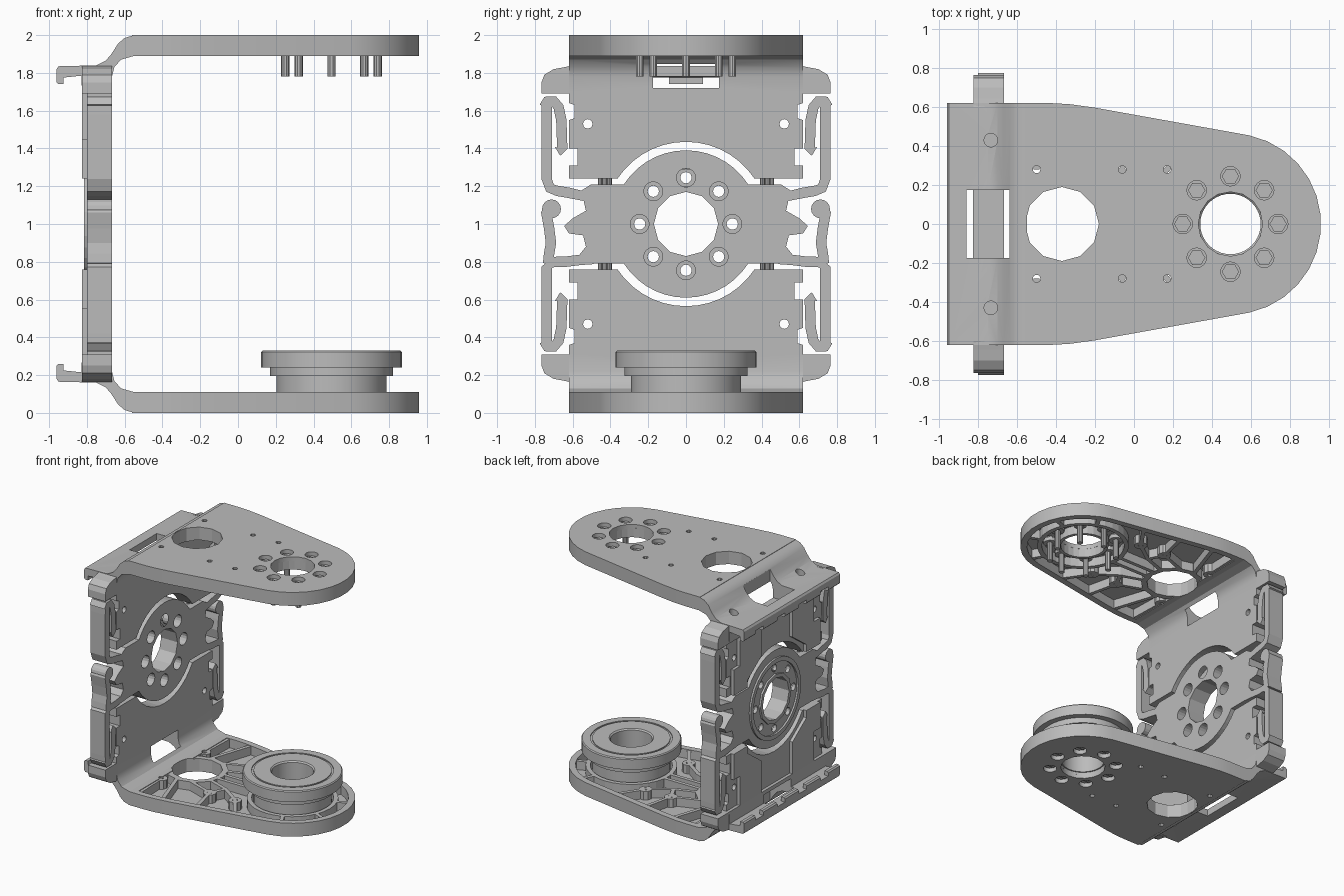
import bpy, bmesh
from math import sin, cos, pi, asin, acos
from mathutils import Matrix, Vector

old = bpy.data.objects.get("Cube")
if old:
    bpy.data.objects.remove(old, do_unlink=True)

grey = bpy.data.materials.new("satin_grey")
grey.use_nodes = True
GREY = (0.5, 0.5, 0.5, 1)
grey.diffuse_color = GREY
grey.node_tree.nodes["Principled BSDF"].inputs["Base Color"].default_value = GREY


def finish(name, bm):
    bmesh.ops.recalc_face_normals(bm, faces=bm.faces)
    mesh = bpy.data.meshes.new(name)
    bm.to_mesh(mesh)
    bm.free()
    mesh.materials.append(grey)
    obj = bpy.data.objects.new(name, mesh)
    bpy.context.collection.objects.link(obj)
    return obj


def prism(name, pts, axis, lo, hi):
    """Extrude a closed 2D profile along x, y or z."""
    place = {"x": lambda a, b, h: (h, a, b), "y": lambda a, b, h: (a, h, b),
             "z": lambda a, b, h: (a, b, h)}[axis]
    bm = bmesh.new()
    base = bm.faces.new([bm.verts.new(place(a, b, lo)) for a, b in pts])
    res = bmesh.ops.extrude_face_region(bm, geom=[base])
    shift = Vector(place(0, 0, hi - lo))
    bmesh.ops.translate(bm, vec=shift, verts=[v for v in res["geom"] if isinstance(v, bmesh.types.BMVert)])
    return finish(name, bm)


def circle(a, b, r, n=16, start=0.0):
    return [(a + r * cos(start + 2 * pi * i / n), b + r * sin(start + 2 * pi * i / n)) for i in range(n)]


def rod(name, a, b, r, axis, lo, hi, n=16):
    return prism(name, circle(a, b, r, n), axis, lo, hi)


def box(name, x, y, z):
    return prism(name, [(x[0], y[0]), (x[1], y[0]), (x[1], y[1]), (x[0], y[1])], "z", *z)


def lathe(name, profile, a, b, axis="z", n=32):
    """Revolve a closed (radius, height) profile."""
    bm = bmesh.new()
    rows = []
    for r, h in profile:
        ring = circle(a, b, r, n)
        rows.append([bm.verts.new((h, p, q) if axis == "x" else (p, q, h)) for p, q in ring])
    for i in range(len(rows)):
        s, t = rows[i - 1], rows[i]
        for j in range(n):
            bm.faces.new((s[j - 1], s[j], t[j], t[j - 1]))
    return finish(name, bm)


def tube(name, a, b, r0, r1, lo, hi, axis="z", n=24):
    return lathe(name, [(r0, lo), (r1, lo), (r1, hi), (r0, hi)], a, b, axis, n)


def ribbon(name, path, width, axis, lo, hi):
    """Strip of constant width along a 2D path."""
    pts = [Vector(p) for p in path]
    left, right = [], []
    for i, p in enumerate(pts):
        d = (pts[min(i + 1, len(pts) - 1)] - pts[max(i - 1, 0)]).normalized()
        n = Vector((-d.y, d.x)) * width / 2
        left.append(p + n)
        right.append(p - n)
    return prism(name, [tuple(p) for p in left + right[::-1]], axis, lo, hi)


def cut(obj, cutters):
    for c in cutters:
        mod = obj.modifiers.new("cut", "BOOLEAN")
        mod.operation, mod.solver, mod.object = "DIFFERENCE", "EXACT", c
        mesh = bpy.data.meshes.new_from_object(obj.evaluated_get(bpy.context.evaluated_depsgraph_get()))
        obj.modifiers.clear()
        obj.data = mesh
        bpy.data.objects.remove(c, do_unlink=True)


def mirrored(obj, name, axis):
    """Copy across the y = 0 or z = 1 plane."""
    mesh = obj.data.copy()
    if axis == "y":
        mesh.transform(Matrix.Diagonal((1, -1, 1, 1)))
    else:
        mesh.transform(Matrix.Translation((0, 0, 2)) @ Matrix.Diagonal((1, 1, -1, 1)))
    mesh.flip_normals()
    new = bpy.data.objects.new(name, mesh)
    bpy.context.collection.objects.link(new)
    return new


def both_sides(half):
    return half + [(-a, b) for a, b in half[::-1] if abs(a) > 1e-6]


def arc_half(r, z_end, n=7):
    """Arc about the hub from the top down to height z_end, on the +y side."""
    end = acos((z_end - 1) / r)
    return [(r * sin(end * i / n), 1 + r * cos(end * i / n)) for i in range(n + 1)]


HUB, BORE = 0.495, -0.37
ring8 = [(HUB + 0.245 * cos(i * pi / 4), 0.245 * sin(i * pi / 4)) for i in range(8)]
upper = []


def outline(x0, d):
    r = 0.465 - d
    tip = [(HUB + r * cos(t * pi / 180), r * sin(t * pi / 180)) for t in range(-78, 79, 12)]
    side = [(-0.2, 0.597 - d), (-0.33, 0.615 - d), (-0.42, 0.62 - d), (x0, 0.62 - d)]
    return tip + side + [(x, -y) for x, y in side[::-1]]


# Arm plate: thin skin with a rim, pocketed on the inner face
plate = prism("upper_arm", outline(-0.56, 0), "z", 1.89, 2)
cut(plate, [prism("pocket", outline(-0.5, 0.05), "z", 1.85, 1.965),
            rod("bore", BORE, 0, 0.19, "z", 1.8, 2.1, 12), rod("hub", HUB, 0, 0.165, "z", 1.8, 2.1, 16)]
    + [rod("screw", x, y, 0.05, "z", 1.8, 2.1) for x, y in ring8]
    + [rod("small", x, s * 0.28, 0.02, "z", 1.8, 2.1, 10) for x in (-0.5, -0.06, 0.17) for s in (1, -1)])
upper.append(plate)

# Rings, bosses and ribs inside the pocket
upper += [tube("upper_bore_ring", BORE, 0, 0.19, 0.235, 1.895, 1.97, n=12),
          tube("upper_hub_collar", HUB, 0, 0.165, 0.19, 1.895, 1.97),
          tube("upper_hub_ring", HUB, 0, 0.305, 0.34, 1.895, 1.97, n=32)]
for s in (1, -1):
    for x in (-0.5, -0.06, 0.17):
        upper.append(tube("upper_boss", x, s * 0.28, 0.02, 0.05, 1.895, 1.97, n=10))
    for path in ([(-0.5, 0.28), (-0.49, 0.57)], [(-0.28, 0.2), (-0.06, 0.28), (0.0, 0.54)],
                 [(-0.17, 0.1), (0.0, 0.16), (0.17, 0.28), (0.3, 0.47)],
                 [(-0.15, 0.04), (0.16, 0.04)], [(0.0, 0.16), (-0.06, 0.28)], [(-0.4, 0.22), (-0.28, 0.58)],
                 [(0.62, 0.31), (0.67, 0.4)], [(0.8, 0.13), (0.9, 0.17)]):
        upper.append(ribbon("upper_rib", [(x, s * y) for x, y in path], 0.03, "z", 1.895, 1.97))

# Recessed screws with long shanks
for x, y in ring8:
    upper += [rod("upper_screw_head", x, y, 0.05, "z", 1.93, 1.96),
              rod("upper_screw_hex", x, y, 0.044, "z", 1.95, 1.972, 6),
              rod("upper_screw_shank", x, y, 0.022, "z", 1.78, 1.95, 10),
              box("upper_screw_slot", (x - 0.036, x + 0.036), (y - 0.007, y + 0.007), (1.97, 1.978))]

# Bent corner with a hooked flange behind it
bend = [(-0.55, 2), (-0.6, 1.985), (-0.635, 1.955), (-0.67, 1.9), (-0.7, 1.865), (-0.75, 1.84), (-0.95, 1.835),
        (-0.96, 1.82), (-0.96, 1.75), (-0.95, 1.74), (-0.925, 1.74), (-0.925, 1.775), (-0.83, 1.785),
        (-0.825, 1.69), (-0.667, 1.69), (-0.667, 1.78), (-0.655, 1.83), (-0.62, 1.87), (-0.55, 1.89)]
corner = prism("upper_corner", bend, "y", -0.62, 0.62)
cut(corner, [box("window", (-0.86, -0.64), (-0.175, 0.175), (1.72, 2.1))]
    + [rod("hole", -0.735, s * 0.43, 0.035, "z", 1.8, 2.1) for s in (1, -1)]
    + [box("notch", (-1, -0.9), (y - 0.05, y + 0.05), (1.7, 1.775)) for y in (-0.42, -0.14, 0.14, 0.42)])
upper.append(corner)

# Rounded side ears
ear_pts = [(0.6, 1.84), (0.645, 1.83), (0.7, 1.82), (0.75, 1.79), (0.765, 1.75), (0.765, 1.69), (0.6, 1.69)]
ear = prism("upper_left_ear", ear_pts, "x", -0.825, -0.667)
upper += [ear, mirrored(ear, "upper_right_ear", "y")]

# Back panel with an arched lower edge and notched sides
panel_half = arc_half(0.435, 1.24) + [
    (0.62, 1.24), (0.62, 1.31), (0.575, 1.31), (0.575, 1.4), (0.62, 1.4), (0.62, 1.55),
    (0.59, 1.56), (0.59, 1.63), (0.62, 1.64), (0.62, 1.72)]
panel = prism("upper_panel", both_sides(panel_half), "x", -0.8, -0.667)
cut(panel, [rod("hole", s * 0.52, 1.53, 0.025, "x", -1, -0.5, 12) for s in (1, -1)])
upper.append(panel)
for s in (1, -1):
    pad_pts = [(0.2, 1.69), (0.2, 1.43), (0.38, 1.3), (0.38, 1.24), (0.56, 1.24), (0.56, 1.45), (0.48, 1.45),
               (0.48, 1.69)]
    upper.append(prism("upper_panel_pad", [(s * y, z) for y, z in pad_pts], "x", -0.825, -0.79))
    upper += [rod("upper_hinge_pin", -0.735, s * y, 0.012, "z", 1.19, 1.26, 8) for y in (0.405, 0.43, 0.455)]

# Mirror everything so far to the lower half
for o in upper:
    mirrored(o, o.name.replace("upper", "lower"), "z")

# Central hub plate with lobed ends
arc = arc_half(0.39, 1.21)
hub_half = arc + [(0.5, 1.21), (0.55, 1.16), (0.53, 1.07), (0.6, 1.03), (0.645, 0.99), (0.62, 0.95), (0.545, 0.94),
                  (0.53, 0.88), (0.57, 0.83), (0.5, 0.79)] + [(y, 2 - z) for y, z in arc[::-1]]
hub = prism("hub_plate", both_sides(hub_half), "x", -0.8, -0.667)
spots = [(0.245 * cos(i * pi / 4), 1 + 0.245 * sin(i * pi / 4)) for i in range(8)]
cut(hub, [rod("bore", 0, 1, 0.17, "x", -1, -0.5, 12)]
    + [rod("hole", y, z, 0.03, "x", -1, -0.5, 12) for y, z in spots]
    + [rod("counterbore", y, z, 0.05, "x", -0.77, -0.5, 16) for y, z in spots])
tube("hub_outer_ring", 0, 1, 0.29, 0.325, -0.815, -0.79, "x", 32)
tube("hub_inner_ring", 0, 1, 0.17, 0.2, -0.815, -0.79, "x", 12)

# Spring clips at both ends of the hub plate
clips = {
    "upper_spring": [(0.49, 1.185), (0.55, 1.15), (0.62, 1.165), (0.68, 1.175), (0.72, 1.19), (0.738, 1.24),
                     (0.738, 1.58), (0.736, 1.64)],
    "upper_catch": [(0.75, 1.62), (0.735, 1.65), (0.7, 1.65), (0.675, 1.62), (0.66, 1.55), (0.655, 1.4), (0.68, 1.385)],
    "lower_spring": [(0.49, 0.815), (0.56, 0.81), (0.64, 0.8), (0.7, 0.8), (0.738, 0.77), (0.738, 0.42), (0.736, 0.36)],
    "lower_catch": [(0.75, 0.38), (0.735, 0.35), (0.7, 0.35), (0.675, 0.38), (0.66, 0.45), (0.655, 0.6), (0.68, 0.615)],
    "middle_hook": [(0.73, 0.79), (0.725, 0.84), (0.715, 0.9), (0.725, 0.98), (0.74, 1.06), (0.72, 1.1)],
}
for name, path in clips.items():
    clip = ribbon("left_" + name, path, 0.055, "x", -0.8, -0.667)
    mirrored(clip, "right_" + name, "y")
knob = rod("left_hook_knob", 0.712, 1.08, 0.05, "x", -0.8, -0.667)
mirrored(knob, "right_hook_knob", "y")

# Stepped turntable on the lower arm
lathe("turntable", [(0.155, 0.05), (0.155, 0.32), (0.165, 0.33), (0.29, 0.33), (0.29, 0.322), (0.305, 0.322),
                    (0.305, 0.33), (0.365, 0.33), (0.372, 0.322), (0.372, 0.24), (0.325, 0.24), (0.325, 0.195),
                    (0.29, 0.195), (0.29, 0.05)], HUB, 0, n=40)

# Soften the curved surfaces
bpy.ops.object.select_all(action="DESELECT")
for o in bpy.context.scene.objects:
    if o.type == "MESH" and ("corner" in o.name or "turntable" in o.name or "arm" in o.name):
        o.select_set(True)
        bpy.context.view_layer.objects.active = o
bpy.ops.object.shade_smooth_by_angle(angle=0.5)
